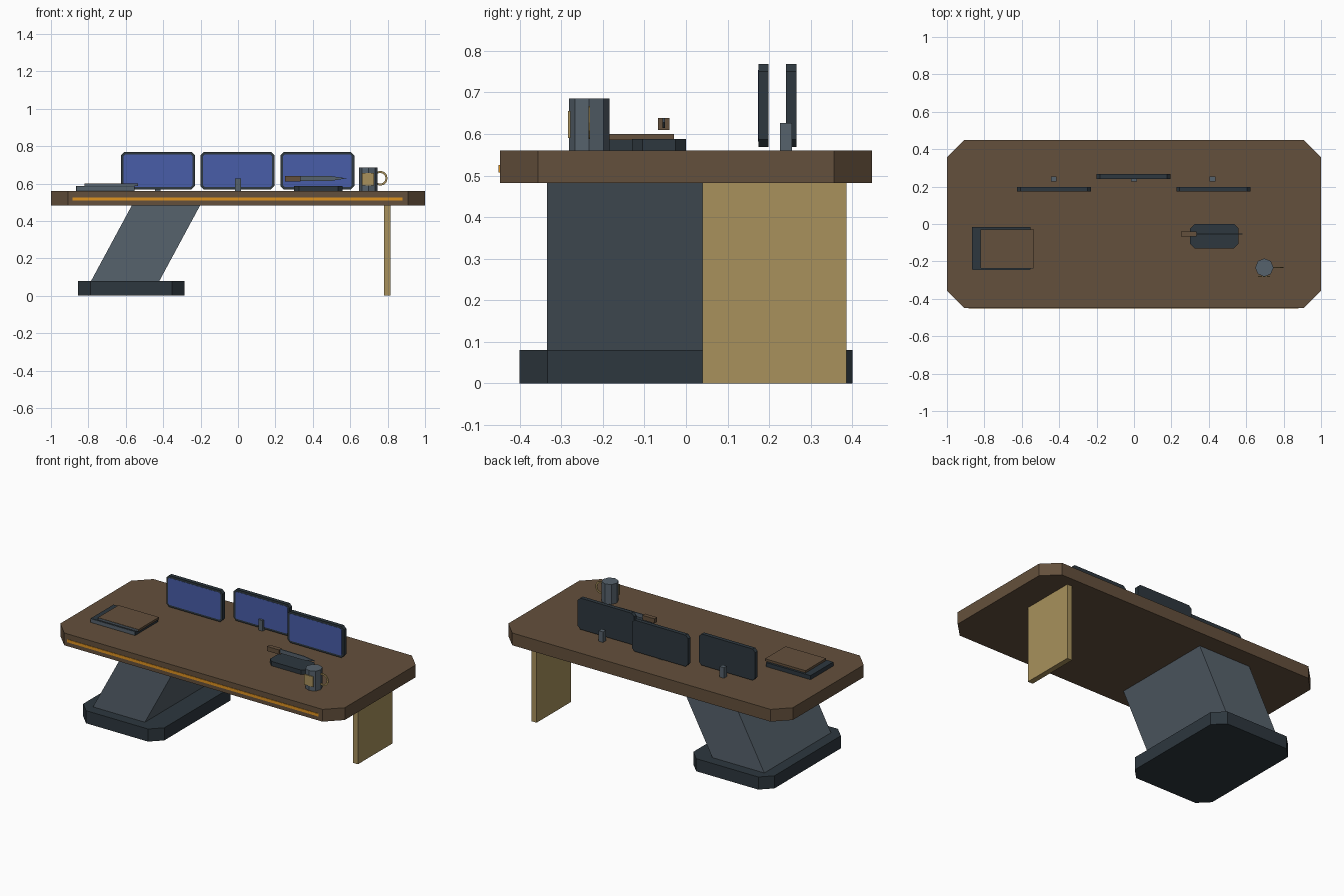
import bpy, bmesh, math
from mathutils import Vector

if "Cube" in bpy.data.objects:
    bpy.data.objects.remove(bpy.data.objects["Cube"], do_unlink=True)


def material(name, *rgb):
    lin = [((c / 255 + 0.055) / 1.055) ** 2.4 for c in rgb] + [1]
    m = bpy.data.materials.new(name)
    m.use_nodes = True
    m.diffuse_color = lin
    m.node_tree.nodes["Principled BSDF"].inputs["Base Color"].default_value = lin
    return m


BROWN = material("brown wood", 100, 80, 60)
DARK = material("dark metal", 45, 55, 62)
SLATE = material("slate grey", 86, 98, 108)
GOLD = material("brass", 168, 145, 92)
BLUE = material("screen blue", 72, 93, 168)
ORANGE = material("orange glow", 222, 146, 32)


def prism(name, mat, points, start, end, axis="z", shift=(0, 0, 0)):
    """Extrude a 2D outline along z, or an x-z outline along y."""
    place = (lambda a, b, c: Vector((a, b, c))) if axis == "z" else (lambda a, b, c: Vector((a, c, b)))
    bm = bmesh.new()
    low = [bm.verts.new(place(a, b, start)) for a, b in points]
    high = [bm.verts.new(place(a, b, end) + Vector(shift)) for a, b in points]
    bm.faces.new(low)
    bm.faces.new(high)
    n = len(points)
    for i in range(n):
        j = (i + 1) % n
        bm.faces.new((low[i], low[j], high[j], high[i]))
    bmesh.ops.recalc_face_normals(bm, faces=bm.faces)
    mesh = bpy.data.meshes.new(name)
    bm.to_mesh(mesh)
    bm.free()
    mesh.materials.append(mat)
    obj = bpy.data.objects.new(name, mesh)
    bpy.context.collection.objects.link(obj)
    return obj


def rect(x0, x1, y0, y1, c=0):
    """Rectangle outline, with corners cut by c."""
    if not c:
        return [(x0, y0), (x1, y0), (x1, y1), (x0, y1)]
    return [(x0 + c, y0), (x1 - c, y0), (x1, y0 + c), (x1, y1 - c),
            (x1 - c, y1), (x0 + c, y1), (x0, y1 - c), (x0, y0 + c)]


# Desk: top, light strip, leaning pedestal with foot, side panel
prism("desk_top", BROWN, rect(-1, 1, -0.448, 0.448, 0.092), 0.482, 0.56)
prism("light_strip", ORANGE, rect(-0.885, 0.88, 0.508, 0.526), -0.451, -0.445, "y")
prism("pedestal_foot", DARK, rect(-0.855, -0.285, -0.4, 0.4, 0.067), 0, 0.08)
prism("pedestal", SLATE, rect(-0.785, -0.42, -0.335, 0.335), 0.08, 0.484, shift=(0.218, 0, 0))
prism("side_panel", GOLD, rect(0.78, 0.815, 0.04, 0.386), 0, 0.484)

# Three monitors, the middle one set back
for label, x, y in (("right", -0.428, 0.174), ("middle", -0.003, 0.241), ("left", 0.424, 0.174)):
    prism(label + "_monitor", DARK, rect(x - 0.198, x + 0.198, 0.569, 0.768, 0.018), y, y + 0.025, "y")
    prism(label + "_screen", BLUE, rect(x - 0.184, x + 0.184, 0.582, 0.754, 0.008), y - 0.001, y + 0.004, "y")
    sx = round(x * 100) / 100
    prism(label + "_monitor_stand", SLATE, rect(sx - 0.015, sx + 0.015, 0.226, 0.255), 0.56, 0.627)

# Two stacked books with grey front edges
prism("lower_book", DARK, rect(-0.865, -0.553, -0.243, -0.015), 0.56, 0.586)
prism("lower_book_edge", SLATE, rect(-0.862, -0.556, 0.562, 0.584), -0.245, -0.241, "y")
prism("upper_book", BROWN, rect(-0.82, -0.535, -0.235, -0.029), 0.586, 0.6)
prism("upper_book_edge", SLATE, rect(-0.818, -0.537, 0.588, 0.598), -0.237, -0.233, "y")

# Knife above its tray
prism("knife_tray", DARK, rect(0.3, 0.56, -0.13, 0, 0.025), 0.56, 0.588)
prism("knife_handle", BROWN, rect(0.25, 0.335, 0.61, 0.639), -0.067, -0.04, "y")
prism("knife_blade", SLATE, [(0.335, 0.614), (0.5, 0.614), (0.58, 0.628), (0.5, 0.639), (0.335, 0.639)],
      -0.056, -0.05, "y")

# Mug with front badge and flat ring handle
MX, MY, R = 0.697, -0.233, 0.049
mug = [(MX + R * math.cos(k * math.pi / 4), MY + R * math.sin(k * math.pi / 4)) for k in range(8)]
prism("mug", SLATE, mug, 0.56, 0.686)
prism("mug_badge", GOLD, rect(0.664, 0.727, 0.59, 0.655), -0.284, -0.278, "y")
bm = bmesh.new()
rings = [[bm.verts.new((0.76 + r * math.cos(a), y, 0.628 + r * math.sin(a)))
          for a in (k * math.pi / 6 for k in range(12))]
         for r, y in ((0.04, MY - 0.002), (0.029, MY - 0.002), (0.029, MY + 0.002), (0.04, MY + 0.002))]
for i in range(4):
    for k in range(12):
        a, b, n = rings[i], rings[(i + 1) % 4], (k + 1) % 12
        bm.faces.new((a[k], a[n], b[n], b[k]))
bmesh.ops.recalc_face_normals(bm, faces=bm.faces)
mesh = bpy.data.meshes.new("mug_handle")
bm.to_mesh(mesh)
bm.free()
mesh.materials.append(GOLD)
bpy.context.collection.objects.link(bpy.data.objects.new("mug_handle", mesh))
